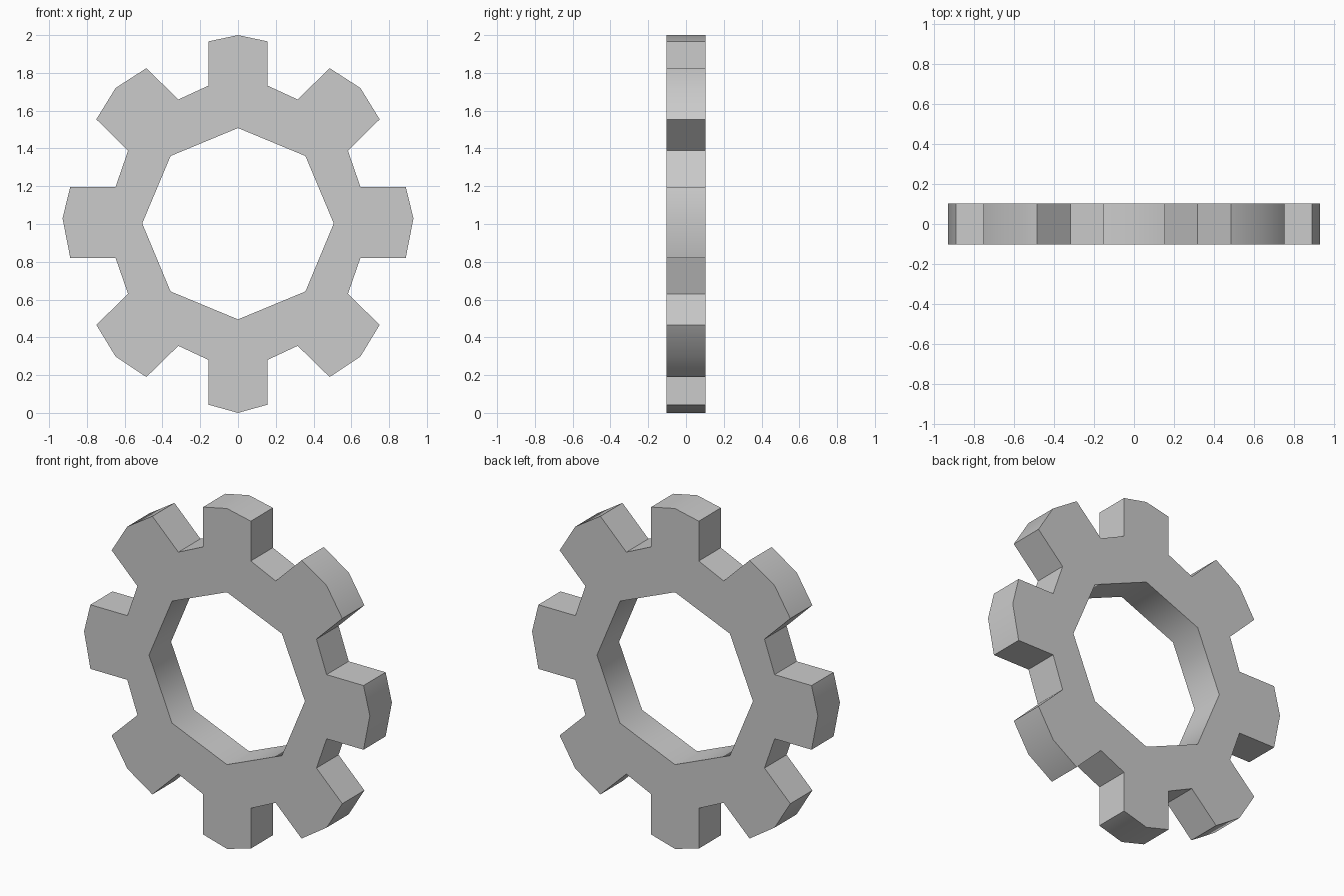
import bpy
import bmesh
import math

if "Cube" in bpy.data.objects:
    bpy.data.objects.remove(bpy.data.objects["Cube"])

THICKNESS = 0.205

# Right half outlines (x, z), from top to bottom; mirrored across x = 0
OUTER = [(0, 2.0), (0.155, 1.967), (0.155, 1.733), (0.316, 1.659),
         (0.485, 1.825), (0.648, 1.72), (0.75, 1.554), (0.582, 1.388),
         (0.648, 1.197), (0.888, 1.197), (0.929, 1.03), (0.888, 0.82),
         (0.648, 0.82), (0.582, 0.63), (0.75, 0.466), (0.648, 0.298),
         (0.485, 0.19), (0.316, 0.355), (0.155, 0.28), (0.155, 0.043), (0, 0)]
HOLE = [(0, 1.508), (0.357, 1.36), (0.507, 1.003), (0.357, 0.643), (0, 0.495)]


def add_loop(bm, half):
    points = half + [(-x, z) for x, z in half[-2:0:-1]]
    verts = [bm.verts.new((x, 0, z)) for x, z in points]
    return [bm.edges.new((v, verts[i - 1])) for i, v in enumerate(verts)]


# Gear plate: toothed outline with an octagonal hole
bm = bmesh.new()
edges = add_loop(bm, OUTER) + add_loop(bm, HOLE)
bmesh.ops.triangle_fill(bm, edges=edges, use_beauty=True, normal=(0, -1, 0))
bmesh.ops.recalc_face_normals(bm, faces=bm.faces)
mesh = bpy.data.meshes.new("gear")
bm.to_mesh(mesh)
bm.free()
gear = bpy.data.objects.new("gear", mesh)
bpy.context.collection.objects.link(gear)
bpy.context.view_layer.objects.active = gear
gear.select_set(True)

# Thickness, centred on y = 0
solid = gear.modifiers.new("thickness", 'SOLIDIFY')
solid.thickness = THICKNESS
solid.offset = 0
bpy.ops.object.modifier_apply(modifier=solid.name)

# Smooth the tooth tips and hole wall, keep the other corners sharp
bpy.ops.object.shade_smooth_by_angle(angle=math.radians(50))
